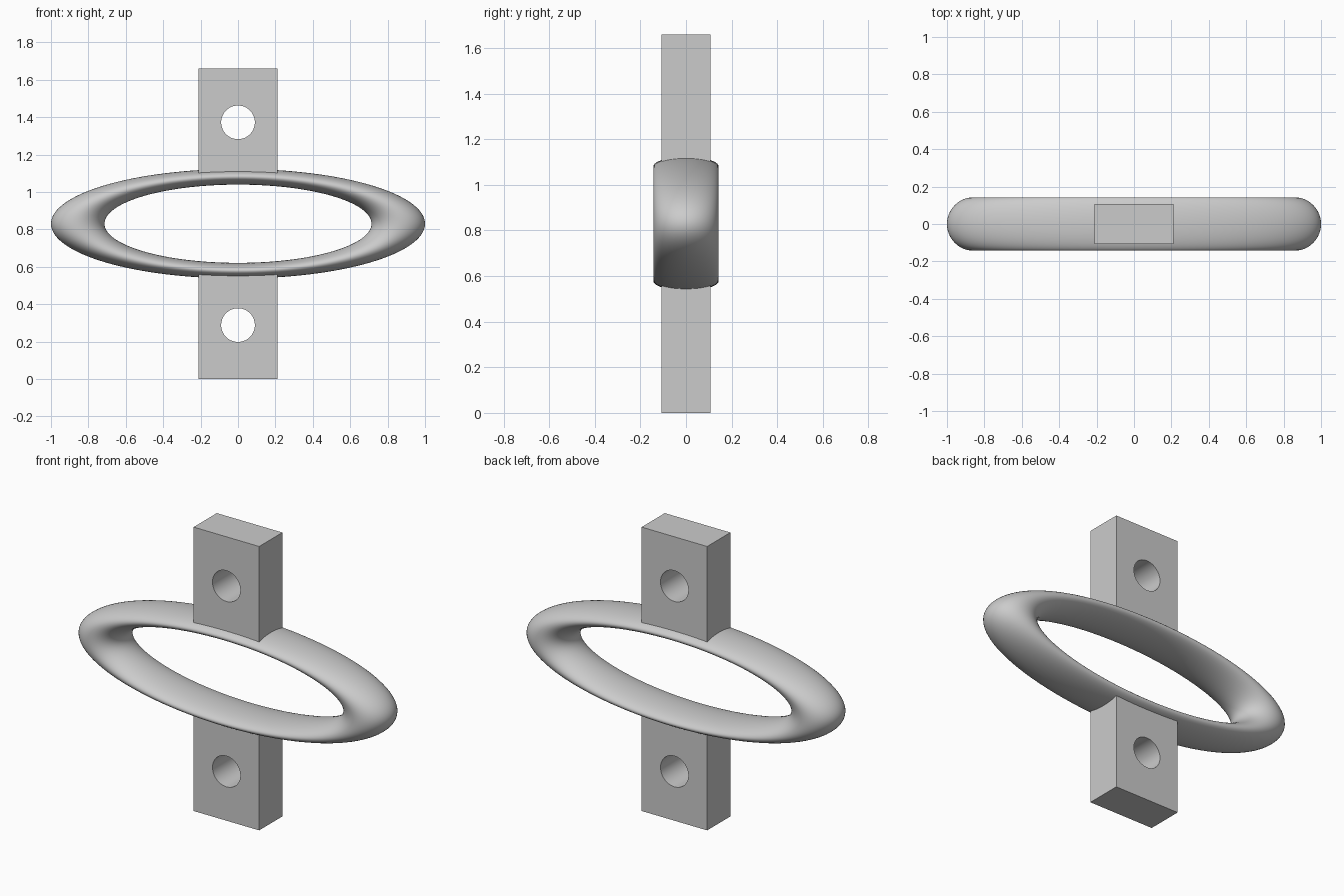
import bpy
import math

cube = bpy.data.objects.get("Cube")
if cube:
    bpy.data.objects.remove(cube, do_unlink=True)

GREY = (0.6, 0.6, 0.6, 1)
MID = 0.83            # height of the ring centre
TAB_LENGTH = 0.58     # tab runs from the outer end into the ring

grey = bpy.data.materials.new("light_grey")
grey.use_nodes = True
grey.diffuse_color = GREY
grey.node_tree.nodes["Principled BSDF"].inputs["Base Color"].default_value = GREY


def finish(name):
    obj = bpy.context.object
    obj.name = name
    obj.data.materials.append(grey)
    return obj


# Flattened oval ring
bpy.ops.mesh.primitive_torus_add(
    major_radius=0.857, minor_radius=0.143,
    major_segments=128, minor_segments=48,
    location=(0, 0, MID), rotation=(math.pi / 2, 0, 0))
ring = finish("oval_ring")
ring.scale = (1, 0.293, 1)
bpy.ops.object.transform_apply(location=False, rotation=True, scale=True)
bpy.ops.object.shade_smooth()


# Square tab with a round hole through it from front to back
def add_tab(name, side):
    z = MID + side * (MID - TAB_LENGTH / 2)
    hole_z = MID + side * 0.542
    bpy.ops.mesh.primitive_cylinder_add(
        vertices=64, radius=0.09, depth=0.5,
        location=(0, 0, hole_z), rotation=(math.pi / 2, 0, 0))
    cutter = finish(name + "_hole_cutter")
    cutter.hide_render = True

    bpy.ops.mesh.primitive_cube_add(size=1, location=(0, 0, z))
    tab = finish(name)
    tab.scale = (0.424, 0.214, TAB_LENGTH)
    bpy.ops.object.transform_apply(location=False, rotation=False, scale=True)
    hole = tab.modifiers.new("hole", 'BOOLEAN')
    hole.operation = 'DIFFERENCE'
    hole.solver = 'EXACT'
    hole.object = cutter
    bpy.ops.object.modifier_apply(modifier=hole.name)
    bpy.data.objects.remove(cutter, do_unlink=True)
    bpy.ops.object.shade_smooth_by_angle(angle=math.radians(30))


add_tab("upper_tab", 1)
add_tab("lower_tab", -1)
